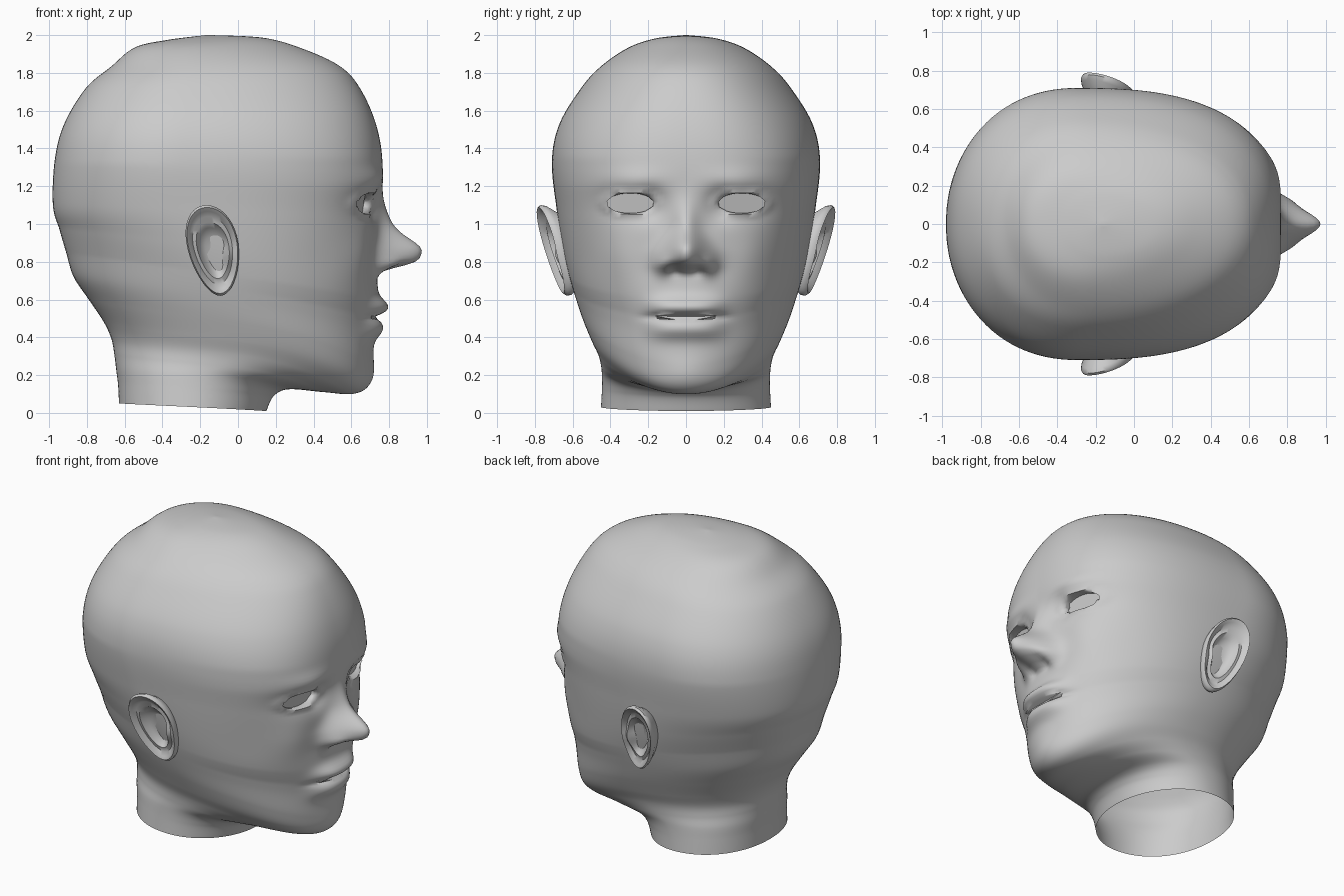
import bpy, bmesh
from math import sin, cos, pi, exp, sqrt

cube = bpy.data.objects.get("Cube")
if cube:
    bpy.data.objects.remove(cube)

grey = bpy.data.materials.new("plain_grey")
grey.use_nodes = True
tone = (0.6, 0.6, 0.6, 1)
grey.diffuse_color = tone
grey.node_tree.nodes["Principled BSDF"].inputs["Base Color"].default_value = tone


def finish(bm, name):
    mesh = bpy.data.meshes.new(name)
    bm.to_mesh(mesh)
    bm.free()
    obj = bpy.data.objects.new(name, mesh)
    bpy.context.collection.objects.link(obj)
    mesh.materials.append(grey)
    for p in mesh.polygons:
        p.use_smooth = True
    mesh.set_sharp_from_angle(angle=.9)
    return obj


def bridge(bm, rings):
    for low, high in zip(rings, rings[1:]):
        n = len(low)
        for j in range(n):
            k = (j + 1) % n
            bm.faces.new((low[j], low[k], high[k], high[j]))


def bump(d, size, power=2):
    return exp(-abs(d / size) ** power)


def ramp(v, low, high):
    return min(1, max(0, (v - low) / (high - low)))


def catmull(rows, s):
    i = min(int(s), len(rows) - 2)
    t = s - i
    a, b, c, d = (rows[max(0, min(len(rows) - 1, i + k))] for k in (-1, 0, 1, 2))
    return [q + t / 2 * (r - p + t * (2 * p - 5 * q + 4 * r - w + t * (3 * (q - r) + w - p)))
            for p, q, r, w in zip(a, b, c, d)]


# Tilted head rings: front x, front z, back x, back z, half width
ROWS = [
    (.15, .01, -.63, .05, .45), (.19, .09, -.635, .15, .445),
    (.27, .125, -.645, .23, .445), (.45, .11, -.655, .31, .45),
    (.60, .10, -.67, .39, .465), (.68, .14, -.71, .48, .50),
    (.71, .25, -.79, .60, .54), (.72, .42, -.87, .72, .58),
    (.74, .60, -.91, .85, .62), (.735, .80, -.945, .97, .655),
    (.75, 1.05, -.98, 1.10, .685), (.765, 1.32, -.97, 1.34, .71),
    (.73, 1.53, -.92, 1.53, .67), (.645, 1.72, -.805, 1.72, .555),
    (.54, 1.835, -.67, 1.835, .45), (.35, 1.925, -.545, 1.935, .31),
    (.14, 1.985, -.37, 1.975, .175), (-.14, 2.0, -.17, 2.0, .01),
]
STEPS, COLS = 12, 160


def face_relief(y, z):
    """Forward offset of the facial features."""
    y = abs(y)
    d = z - .85
    spread = .112 - .25 * ramp(z, .85, 1.0) * .15
    tip = .225 * bump(y, spread) * (bump(d, .10) if d > 0 else bump(d, .085, 4))
    ridge = .05 * bump(y, .065) * bump(z - 1.0, .12)
    wings = .045 * bump(y - .12, .045) * bump(z - .78, .055)
    nostrils = -.02 * bump(y - .06, .03) * bump(z - .755, .025)
    mouth = bump(y, .19, 4)
    lips = mouth * (.058 * bump(z - .56, .05) + .045 * bump(z - .445, .055))
    groove = -.035 * bump(y, .2, 4) * bump(z - .507, .018)
    socket = -.04 * bump(y - .18, .07) * bump(z - 1.1, .08)
    socket -= .03 * bump(y - .30, .15) * bump(z - 1.1, .085)
    lids = .015 * bump(sqrt(eye_level(y, z)) - 1.15, .2)
    brow = .022 * bump(y - .28, .17) * bump(z - 1.23, .06)
    cheek = .02 * bump(y - .36, .12) * bump(z - .82, .14)
    chin = .015 * bump(y, .14) * bump(z - .2, .08)
    return (tip + ridge + wings + nostrils + lips + groove
            + socket + lids + brow + cheek + chin)


def eye_level(y, z):
    return ((abs(y) - .295) / .125) ** 2 + ((z - 1.11) / .053) ** 2


def mouth_level(y, z):
    return (y / .19) ** 2 + ((z - .507) / .013) ** 2


# Head and neck
bm = bmesh.new()
rings = []
for i in range((len(ROWS) - 1) * STEPS + 1):
    s = i / STEPS
    xf, zf, xb, zb, w = catmull(ROWS, s)
    w = max(w, .005)
    c = xb + (.5 - .11 * ramp(zf, .6, 1.3)) * (xf - xb)
    n_front = 2 + .6 * ramp(zf, .5, 1.2) - .45 * ramp(zf, 1.35, 1.8)
    jaw_lift = .65 * bump(s - 4.5, 2.2)
    ring = []
    for j in range(COLS):
        u = 2 * pi * j / COLS
        a = u - .55 * sin(u)
        half, n = (xf - c, n_front) if cos(a) > 0 else (c - xb, 2.15)
        r = (abs(cos(a) / half) ** n + abs(sin(a) / w) ** n) ** (-1 / n)
        x, y = c + r * cos(a), r * sin(a)
        t = (x - xb) / (xf - xb)
        z = zb + t * (zf - zb) + jaw_lift * t * y * y
        if x > .3:
            x += face_relief(y, z) * ramp(x, .3, .5)
        ring.append(bm.verts.new((x, y, z)))
    rings.append(ring)
bridge(bm, rings)
bm.faces.new(rings[-1])

# Cut the eyes and the mouth, fit the rims to clean curves, close them with sunken panels
for level, cy, cz, depth in ((eye_level, .295, 1.11, .025), (mouth_level, 0, .507, .04)):
    inside = {v for v in bm.verts if v.co.x > .4 and level(v.co.y, v.co.z) < 1}
    gone = [f for f in bm.faces if all(v in inside for v in f.verts)]
    bmesh.ops.delete(bm, geom=gone, context='FACES')
    for v in bm.verts:
        if v.co.x > .4 and level(v.co.y, v.co.z) < 1:
            k = 1 / max(.3, sqrt(level(v.co.y, v.co.z)))
            mid = cy if v.co.y > 0 else -cy
            v.co.y = mid + (v.co.y - mid) * k
            v.co.z = cz + (v.co.z - cz) * k
    rim = [e for e in bm.edges if e.is_boundary and e.verts[0].co.x > .4]
    made = bmesh.ops.extrude_edge_only(bm, edges=rim)["geom"]
    for v in made:
        if isinstance(v, bmesh.types.BMVert):
            v.co.x -= depth
    inner = [e for e in made if isinstance(e, bmesh.types.BMEdge) and e.is_boundary]
    bmesh.ops.holes_fill(bm, edges=inner, sides=0)
bmesh.ops.recalc_face_normals(bm, faces=bm.faces[:])
finish(bm, "head")

# Ears: cupped shells, radius and height from bowl to rim to back
PROFILE = [(.05, -.005), (.3, -.01), (.5, .01), (.62, .04), (.75, .035), (.86, .055),
           (.95, .065), (1, .05), (.98, .025), (.85, -.02), (.7, -.09)]
bm = bmesh.new()
rings = []
for r, h in PROFILE:
    ring = []
    for j in range(40):
        a = 2 * pi * j / 40
        dz = .24 * r * sin(a)
        dx = r * cos(a) * (.135 + .025 * sin(a)) - .15 * dz
        tragus = .03 * bump(dx - .08, .04) * bump(dz + .03, .06)
        y = .65 - .25 * dx + .25 * dz + h + tragus
        ring.append(bm.verts.new((dx - .13, y, .86 + dz)))
    rings.append(ring)
bridge(bm, rings)
bm.faces.new(rings[0])
bmesh.ops.recalc_face_normals(bm, faces=bm.faces[:])
ears = finish(bm, "ears")
mirror = ears.modifiers.new("mirror", 'MIRROR')
mirror.use_axis = (False, True, False)
